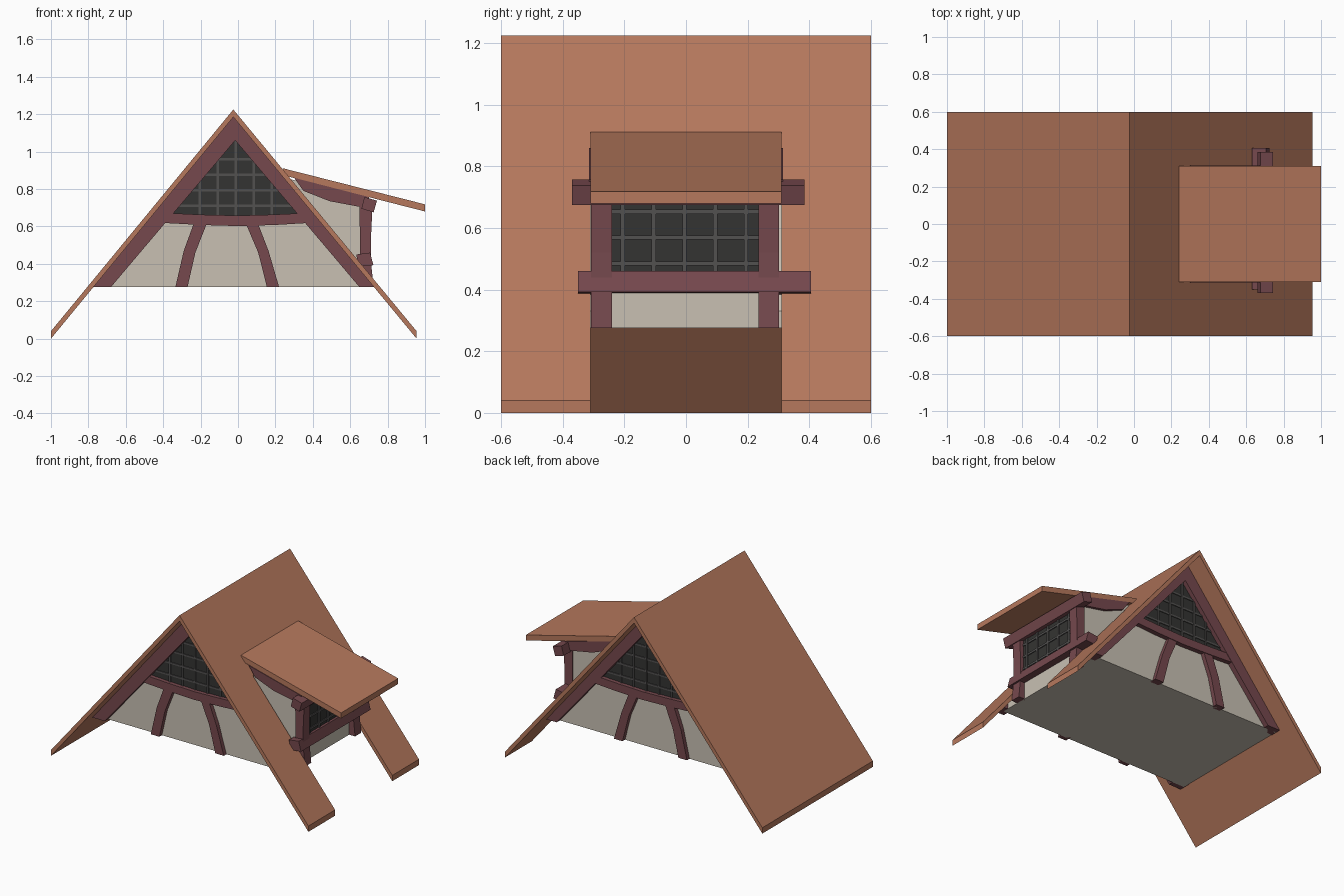
import bpy, bmesh
from mathutils import Vector

if "Cube" in bpy.data.objects:
    bpy.data.objects.remove(bpy.data.objects["Cube"])


def material(name, rgb):
    m = bpy.data.materials.new(name)
    m.diffuse_color = (*rgb, 1)
    m.use_nodes = True
    m.node_tree.nodes["Principled BSDF"].inputs["Base Color"].default_value = m.diffuse_color
    return m


ROOF = material("terracotta_roof", (0.47, 0.19, 0.11))
WOOD = material("dark_red_wood", (0.18, 0.066, 0.075))
PLASTER = material("pale_plaster", (0.58, 0.53, 0.45))
GLASS = material("dark_glass", (0.034, 0.034, 0.032))
LEAD = material("grey_glazing_bars", (0.085, 0.082, 0.08))


def extrude(name, pts, vec, mat):
    """Closed solid from a planar outline of 3D points, pushed along vec."""
    bm = bmesh.new()
    vec = Vector(vec)
    a = [bm.verts.new(p) for p in pts]
    b = [bm.verts.new(Vector(p) + vec) for p in pts]
    bm.faces.new(a)
    bm.faces.new(b[::-1])
    for i in range(len(a)):
        j = (i + 1) % len(a)
        bm.faces.new((a[i], b[i], b[j], a[j]))
    bmesh.ops.recalc_face_normals(bm, faces=bm.faces)
    me = bpy.data.meshes.new(name)
    bm.to_mesh(me)
    bm.free()
    me.materials.append(mat)
    ob = bpy.data.objects.new(name, me)
    bpy.context.collection.objects.link(ob)
    return ob


def profile(name, xz, y0, y1, mat):
    """Side profile in x/z stretched from y0 to y1."""
    return extrude(name, [(x, y0, z) for x, z in xz], (0, y1 - y0, 0), mat)


def box(name, x0, x1, y0, y1, z0, z1, mat):
    return profile(name, [(x0, z0), (x1, z0), (x1, z1), (x0, z1)], y0, y1, mat)


# Main roof: sloped plan outlines, the right one notched for the dormer
RX, RZ, D, T = -0.025, 1.185, 0.6, 0.04


def slope(name, plan, eave_x):
    pts = [(x, y, RZ * (eave_x - x) / (eave_x - RX)) for x, y in plan]
    extrude(name, pts, (0, 0, T), ROOF)


slope("left_roof_slope", [(-1, -D), (RX, -D), (RX, D), (-1, D)], -1)
E, N, W = 0.955, 0.33, 0.31
slope("right_roof_slope", [(RX, -D), (E, -D), (E, -W), (N, -W),
                           (N, W), (E, W), (E, D), (RX, D)], E)

# Plaster body of the attic
profile("attic_walls", [(-0.77, 0.275), (0.68, 0.275), (0.68, 0.33), (RX, 1.18)],
        -0.44, 0.44, PLASTER)

# Gable timbers and windows, front and back
rafter_l = [(-0.775, 0.275), (-0.68, 0.275), (-0.015, 1.06), (RX, RZ)]
rafter_r = [(0.728, 0.275), (0.65, 0.275), (-0.015, 1.06), (RX, RZ)]
collar = [(-0.42, 0.62), (-0.2, 0.608), (0, 0.602), (0.2, 0.608), (0.4, 0.62),
          (0.37, 0.672), (0.18, 0.663), (0, 0.658), (-0.2, 0.663), (-0.38, 0.672)]
strut_l = [(-0.335, 0.275), (-0.29, 0.47), (-0.235, 0.62),
           (-0.165, 0.62), (-0.228, 0.46), (-0.27, 0.275)]
strut_r = [(0.155, 0.275), (0.108, 0.46), (0.04, 0.62),
           (0.105, 0.62), (0.163, 0.47), (0.22, 0.275)]
pane = [(-0.37, 0.64), (0.34, 0.64), (-0.015, 1.08)]

for side, s in (("front", -1), ("back", 1)):
    profile(side + "_left_rafter", rafter_l, s * 0.40, s * 0.475, WOOD)
    profile(side + "_right_rafter", rafter_r, s * 0.40, s * 0.475, WOOD)
    profile(side + "_collar_beam", collar, s * 0.42, s * 0.472, WOOD)
    profile(side + "_left_strut", strut_l, s * 0.42, s * 0.468, WOOD)
    profile(side + "_right_strut", strut_r, s * 0.42, s * 0.468, WOOD)
    profile(side + "_gable_glass", pane, s * 0.435, s * 0.445, GLASS)
    # Glazing bars stop inside the rafters
    for k in range(-2, 3):
        x = -0.012 + k * 0.096
        top = 1.09 - abs(x + 0.015) * 1.2
        box(f"{side}_upright_bar_{k + 3}", x - 0.006, x + 0.006,
            s * 0.44, s * 0.452, 0.64, top, LEAD)
    for k in range(4):
        z = 0.71 + k * 0.083
        half = (1.08 - z) / 1.2
        box(f"{side}_level_bar_{k + 1}", -0.015 - half, -0.015 + half,
            s * 0.44, s * 0.450, z - 0.006, z + 0.006, LEAD)

# Dormer walls and roof
profile("dormer_walls", [(0.2, 0.275), (0.68, 0.275), (0.68, 0.75), (0.25, 0.86)],
        -0.295, 0.295, PLASTER)
profile("dormer_roof", [(0.24, 0.911), (1.0, 0.718), (1.0, 0.68), (0.24, 0.874)],
        -W, W, ROOF)

# Dormer timbers
post = [(0.655, 0.275), (0.652, 0.45), (0.65, 0.73), (0.72, 0.73),
        (0.71, 0.52), (0.712, 0.40), (0.725, 0.275)]
brace = [(0.3, 0.86), (0.70, 0.757), (0.70, 0.70), (0.65, 0.705),
         (0.49, 0.735), (0.35, 0.79)]
for side, y0, y1 in (("front", -0.308, -0.24), ("back", 0.235, 0.302)):
    profile(side + "_dormer_post", post, y0, y1, WOOD)
for side, s in (("front", -1), ("back", 1)):
    profile(side + "_dormer_rafter", brace, s * 0.27, s * 0.314, WOOD)
profile("dormer_sill", [(0.632, 0.45), (0.645, 0.385), (0.724, 0.393), (0.706, 0.46)],
        -0.35, 0.405, WOOD)
profile("dormer_head_beam", [(0.676, 0.757), (0.66, 0.695), (0.725, 0.675), (0.743, 0.738)],
        -0.37, 0.385, WOOD)

# Dormer window with bars
box("dormer_glass", 0.677, 0.686, -0.25, 0.25, 0.43, 0.70, GLASS)
for k in range(-2, 3):
    y = -0.005 + k * 0.1
    box(f"dormer_upright_bar_{k + 3}", 0.682, 0.694, y - 0.007, y + 0.007, 0.43, 0.70, LEAD)
for k in range(3):
    z = 0.485 + k * 0.084
    box(f"dormer_level_bar_{k + 1}", 0.682, 0.692, -0.25, 0.25, z - 0.007, z + 0.007, LEAD)
